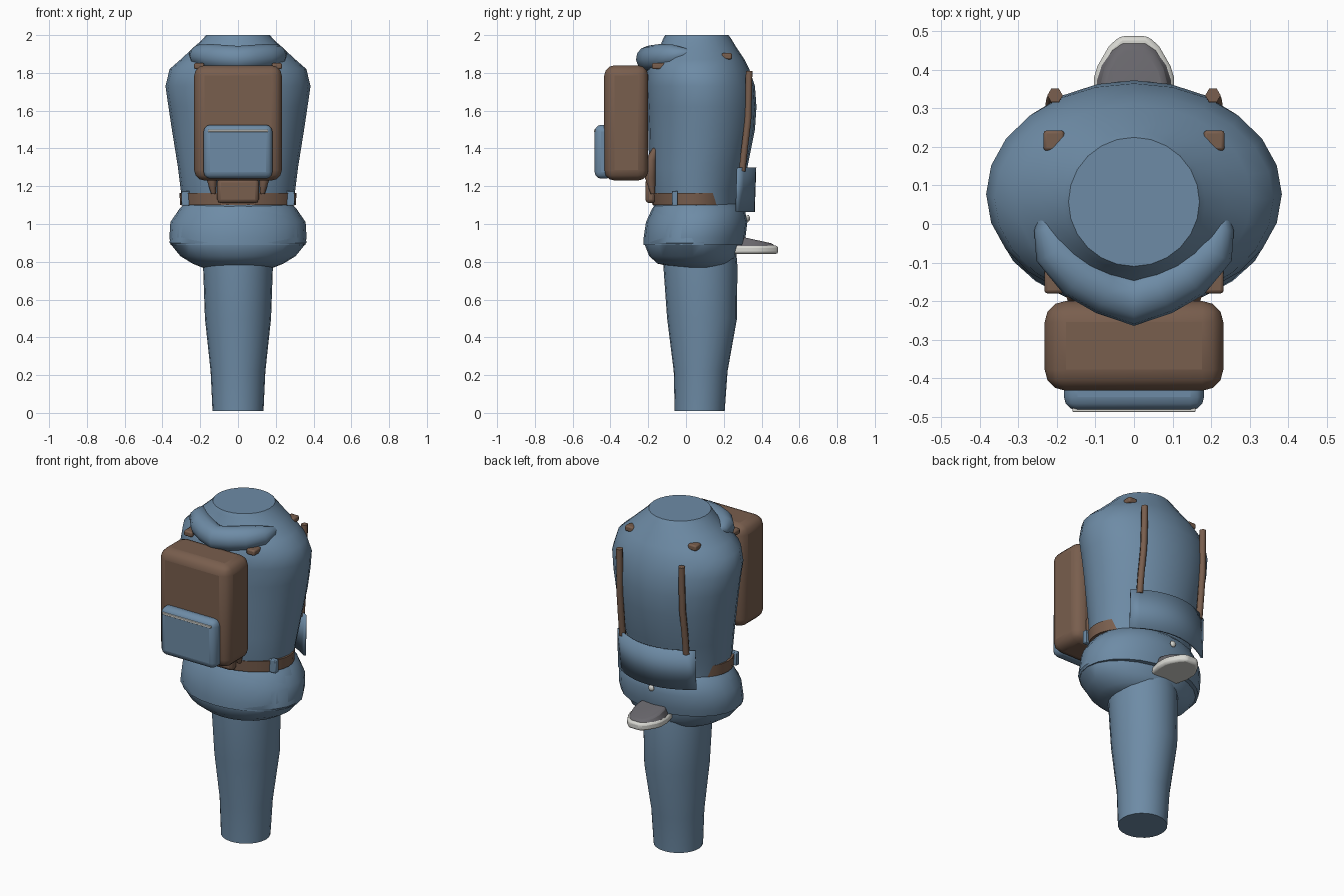
import bpy, bmesh, math
from mathutils import Vector

old = bpy.data.objects.get("Cube")
if old:
    bpy.data.objects.remove(old, do_unlink=True)


def material(name, rgb):
    m = bpy.data.materials.new(name)
    m.use_nodes = True
    m.diffuse_color = (*rgb, 1)
    m.node_tree.nodes["Principled BSDF"].inputs["Base Color"].default_value = (*rgb, 1)
    return m


BLUE = material("blue cloth", (0.155, 0.26, 0.38))
BROWN = material("brown leather", (0.19, 0.112, 0.075))
GREY = material("dark grey", (0.14, 0.135, 0.15))
WHITE = material("off white", (0.68, 0.68, 0.64))


def finish(name, bm, mat, bevel=0, segments=2, angle=40):
    bmesh.ops.recalc_face_normals(bm, faces=bm.faces)
    mesh = bpy.data.meshes.new(name)
    bm.to_mesh(mesh)
    bm.free()
    mesh.materials.append(mat)
    ob = bpy.data.objects.new(name, mesh)
    bpy.context.collection.objects.link(ob)
    if bevel:
        mod = ob.modifiers.new("Bevel", "BEVEL")
        mod.width, mod.segments = bevel, segments
    bpy.ops.object.select_all(action="DESELECT")
    ob.select_set(True)
    bpy.context.view_layer.objects.active = ob
    bpy.ops.object.shade_smooth_by_angle(angle=math.radians(angle))
    return ob


def loft(name, rings, mat, sides=24, caps=True):
    """Stack oval rings given as (z, half width, front y, back y)."""
    bm = bmesh.new()
    loops = []
    for z, rx, front, back in rings:
        cy, ry = (front + back) / 2, (back - front) / 2
        angles = [math.tau * i / sides for i in range(sides)]
        loops.append([bm.verts.new((rx * math.cos(a), cy + ry * math.sin(a), z)) for a in angles])
    for low, high in zip(loops, loops[1:]):
        for i in range(sides):
            j = (i + 1) % sides
            bm.faces.new((low[i], low[j], high[j], high[i]))
    if caps:
        bm.faces.new(loops[0])
        bm.faces.new(loops[-1])
    return finish(name, bm, mat)


def box(name, low, high, mat, bevel=0, segments=2):
    bm = bmesh.new()
    bmesh.ops.create_cube(bm, size=1)
    low, high = Vector(low), Vector(high)
    for v in bm.verts:
        v.co = (low + high) / 2 + v.co * (high - low)
    return finish(name, bm, mat, bevel, segments)


def tube(name, points, mat, width, flat=1.0, resolution=3):
    """Sweep a round section along (x, y, z, radius factor) points."""
    cu = bpy.data.curves.new(name, "CURVE")
    cu.dimensions = "3D"
    cu.bevel_depth, cu.bevel_resolution = width, resolution
    cu.use_fill_caps = True
    sp = cu.splines.new("POLY")
    sp.points.add(len(points) - 1)
    for p, (x, y, z, r) in zip(sp.points, points):
        p.co, p.radius = (x, y * flat, z, 1), r
    sp.use_smooth = True
    ob = bpy.data.objects.new(name, cu)
    bpy.context.collection.objects.link(ob)
    cu.materials.append(mat)
    return ob


def prism(name, half, z0, z1, mat, bevel, taper=1.0, drop=0.0):
    """Mirror a half outline in x and raise it, narrowing and sloping the top."""
    outline = half + [(-x, y) for x, y in reversed(half)]
    y0 = half[0][1]
    bm = bmesh.new()
    low = [bm.verts.new((x, y, z0)) for x, y in outline]
    high = [bm.verts.new((x * taper, y0 + (y - y0) * (taper + 1) / 2, z1 - drop * (y - y0))) for x, y in outline]
    bm.faces.new(low)
    bm.faces.new(high)
    for i in range(len(outline)):
        j = (i + 1) % len(outline)
        bm.faces.new((low[i], low[j], high[j], high[i]))
    return finish(name, bm, mat, bevel)


# Body: single leg, hips, jacket hem and torso
loft("leg", [(0.01, 0.135, -0.06, 0.205), (0.22, 0.145, -0.065, 0.22), (0.5, 0.175, -0.1, 0.27),
             (0.78, 0.185, -0.12, 0.272), (0.92, 0.18, -0.12, 0.26)], BLUE)
loft("hips", [(0.77, 0.19, -0.06, 0.2), (0.79, 0.24, -0.15, 0.24), (0.83, 0.305, -0.195, 0.265),
              (0.9, 0.362, -0.222, 0.28), (1.0, 0.355, -0.205, 0.28), (1.08, 0.31, -0.18, 0.27),
              (1.12, 0.27, -0.15, 0.25)], BLUE)
loft("jacket_hem", [(0.888, 0.357, -0.224, 0.305), (0.93, 0.363, -0.224, 0.315), (1.01, 0.358, -0.212, 0.325),
                    (1.08, 0.31, -0.18, 0.31), (1.11, 0.28, -0.16, 0.28)], BLUE)
loft("torso", [(1.06, 0.285, -0.165, 0.28), (1.18, 0.303, -0.185, 0.29), (1.3, 0.318, -0.195, 0.325),
               (1.5, 0.35, -0.2, 0.365), (1.62, 0.368, -0.205, 0.373), (1.73, 0.384, -0.21, 0.365),
               (1.82, 0.362, -0.205, 0.335), (1.87, 0.305, -0.18, 0.31), (1.93, 0.24, -0.14, 0.27),
               (1.98, 0.185, -0.122, 0.24), (2.0, 0.17, -0.11, 0.225)], BLUE)

# Collar: crescent that tapers towards its ends
side = [(0.23, 0.045, 1.905, 0.15), (0.226, -0.01, 1.9, 0.5), (0.205, -0.065, 1.893, 0.85),
        (0.14, -0.13, 1.885, 1.0), (0.07, -0.17, 1.88, 1.0)]
path = side + [(0, -0.197, 1.875, 1.0)] + [(-x, y, z, r) for x, y, z, r in reversed(side)]
tube("collar", path, BLUE, 0.068, resolution=4)

# Belt with loops, front buckle and lower straps
loft("belt", [(1.1, 0.306, -0.178, 0.262), (1.165, 0.31, -0.183, 0.266)], BROWN, 32)
box("belt_front", (-0.11, -0.215, 1.11), (0.11, -0.16, 1.24), BROWN, 0.02)
for s, tag in ((1, "left"), (-1, "right")):
    box("belt_loop_" + tag, (s * 0.278 - 0.022, -0.075, 1.098), (s * 0.278 + 0.022, -0.045, 1.175), BLUE, 0.004)
    tube("lower_strap_" + tag, [(s * 0.15, -0.165, 1.4, 0.4), (s * 0.15, -0.185, 1.34, 0.9),
                               (s * 0.14, -0.19, 1.25, 1), (s * 0.13, -0.175, 1.16, 0.4)], BROWN, 0.03)
    # Strap down the back and the pieces showing on the shoulder
    tube("back_strap_" + tag, [(s * 0.205, 0.334, 1.81, 1), (s * 0.205, 0.332, 1.7, 1),
                              (s * 0.207, 0.328, 1.55, 1), (s * 0.21, 0.31, 1.4, 1),
                              (s * 0.21, 0.297, 1.28, 1)], BROWN, 0.02, resolution=1)
    box("shoulder_strap_back_" + tag, (s * 0.208 - 0.027, 0.19, 1.872), (s * 0.208 + 0.027, 0.243, 1.905), BROWN, 0.008)
    box("shoulder_strap_front_" + tag, (s * 0.206 - 0.027, -0.18, 1.82), (s * 0.206 + 0.027, -0.11, 1.852), BROWN, 0.008)

# Pack with pocket and trim
box("pack", (-0.232, -0.433, 1.23), (0.232, -0.2, 1.84), BROWN, 0.055, 3)
box("pack_pocket", (-0.182, -0.484, 1.24), (0.182, -0.39, 1.525), BLUE, 0.035, 3)
box("pocket_trim", (-0.16, -0.488, 1.487), (0.16, -0.474, 1.5), WHITE, 0.003)

# Curved flap behind the waist
bm = bmesh.new()
steps = 12
rows = []
for z, grow in ((1.065, 0.0), (1.3, 0.008)):
    row = []
    for i in range(steps + 1):
        t = 2 * i / steps - 1
        row.append(bm.verts.new((0.255 * t, 0.358 + grow - 0.092 * t * t, z)))
    rows.append(row)
for i in range(steps):
    bm.faces.new((rows[0][i], rows[0][i + 1], rows[1][i + 1], rows[1][i]))
flap = finish("waist_flap", bm, BLUE)
solid = flap.modifiers.new("Solidify", "SOLIDIFY")
solid.thickness, solid.offset = 0.012, 0

# Button under the flap
bm = bmesh.new()
bmesh.ops.create_uvsphere(bm, u_segments=12, v_segments=8, radius=0.018)
bmesh.ops.scale(bm, vec=(1, 0.6, 1), verts=bm.verts)
bmesh.ops.translate(bm, vec=(0, 0.328, 1.03), verts=bm.verts)
finish("button", bm, WHITE)

# Shoe toe sticking out at the back
toe = [(0.085, 0.24), (0.105, 0.32), (0.104, 0.38), (0.095, 0.41), (0.065, 0.462), (0.036, 0.488)]
prism("shoe_sole", toe, 0.842, 0.885, WHITE, 0.012)
upper = [(0.08, 0.26), (0.1, 0.33), (0.1, 0.375), (0.088, 0.415), (0.06, 0.458), (0.032, 0.478)]
prism("shoe_upper", upper, 0.875, 0.94, GREY, 0.01, 0.82, 0.2)
